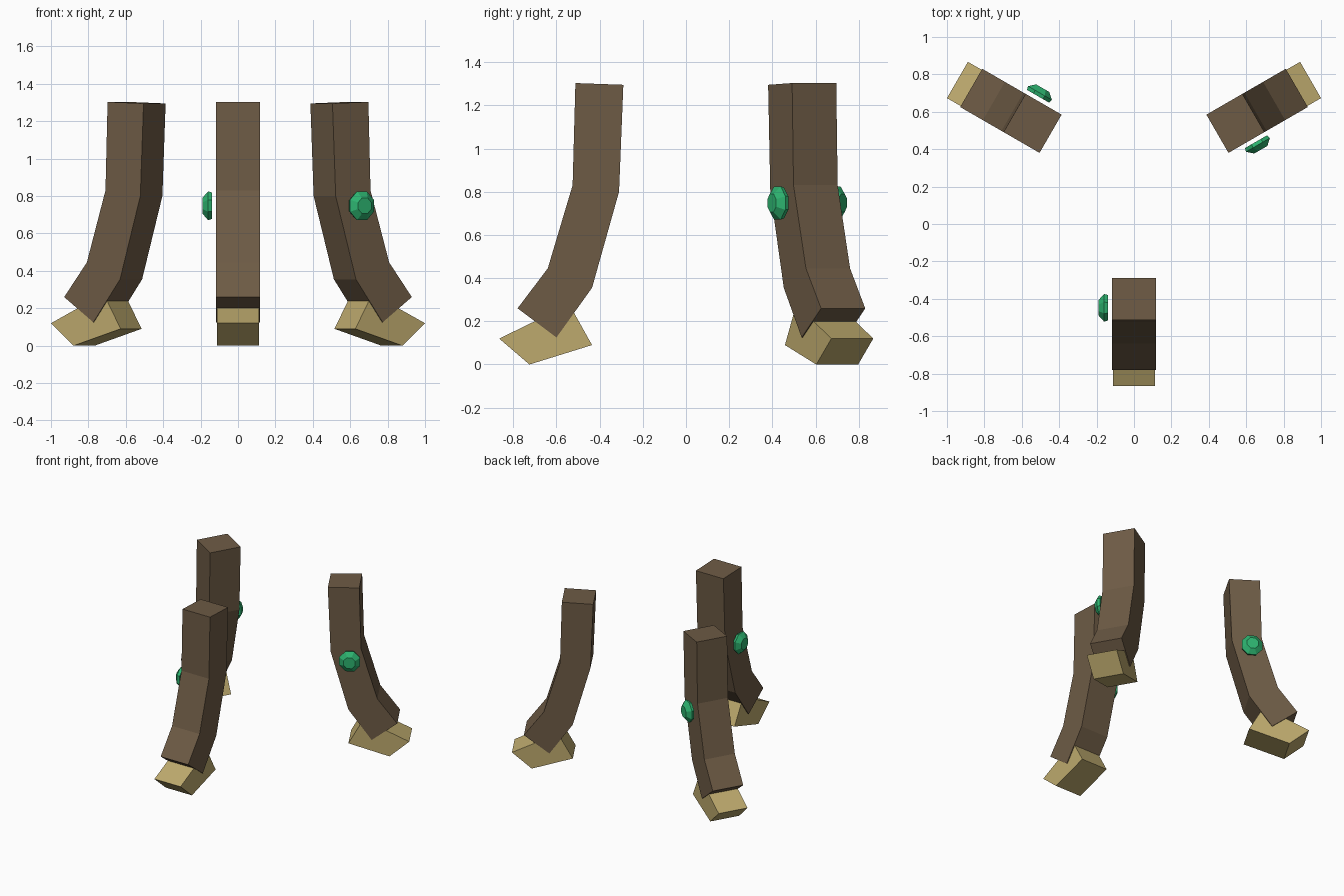
import bpy, bmesh, math
from mathutils import Matrix, Vector

if "Cube" in bpy.data.objects:
    bpy.data.objects.remove(bpy.data.objects["Cube"])

HUB = Vector((0, 0.225, 0))   # point the three legs are arranged around


def material(name, rgb):
    m = bpy.data.materials.new(name)
    m.diffuse_color = (*rgb, 1)
    m.use_nodes = True
    m.node_tree.nodes["Principled BSDF"].inputs["Base Color"].default_value = m.diffuse_color
    return m


BROWN = material("dark wood", (0.155, 0.105, 0.06))
TAN = material("tan hoof", (0.51, 0.40, 0.155))
GREEN = material("green gem", (0.026, 0.45, 0.16))


def loft(name, rings, mat, turn):
    """Skin matching rings of points, cap both ends, turn about the hub."""
    bm = bmesh.new()
    loops = [[bm.verts.new(p) for p in ring] for ring in rings]
    n = len(loops[0])
    for a, b in zip(loops, loops[1:]):
        for i in range(n):
            j = (i + 1) % n
            bm.faces.new((a[i], a[j], b[j], b[i]))
    bm.faces.new(loops[0])
    bm.faces.new(loops[-1])
    bmesh.ops.recalc_face_normals(bm, faces=bm.faces)
    bm.transform(Matrix.Translation(HUB) @ Matrix.Rotation(turn, 4, 'Z')
                 @ Matrix.Translation(-HUB))
    me = bpy.data.meshes.new(name)
    bm.to_mesh(me)
    bm.free()
    me.materials.append(mat)
    bpy.context.collection.objects.link(bpy.data.objects.new(name, me))


# bent leg: (front y, back y) pairs with their heights, bottom to top
HALF = 0.118
LEG = [((-0.78, 0.26), (-0.60, 0.125)), ((-0.64, 0.445), (-0.435, 0.355)),
       ((-0.525, 0.83), (-0.31, 0.80)), ((-0.512, 1.303), (-0.29, 1.295))]
leg_rings = [[(-HALF, *f), (HALF, *f), (HALF, *b), (-HALF, *b)] for f, b in LEG]

# tilted hoof: side outline (y, z)
HOOF = [(-0.865, 0.12), (-0.725, 0.0), (-0.435, 0.09), (-0.54, 0.278)]
hoof_rings = [[(x, y, z) for y, z in HOOF] for x in (-0.112, 0.112)]

# flat-backed eight-sided gem beside the leg: (x, radius)
GEM = [(-0.14, 0.074), (-0.16, 0.080), (-0.19, 0.044)]
gem_rings = []
for x, r in GEM:
    angles = [math.radians(22.5 + 45 * i) for i in range(8)]
    gem_rings.append([(x, -0.448 + r * math.cos(a), 0.748 + 1.04 * r * math.sin(a))
                      for a in angles])

for k, side in enumerate(("front", "back_right", "back_left")):
    turn = math.radians(120 * k)
    loft(side + "_leg", leg_rings, BROWN, turn)
    loft(side + "_hoof", hoof_rings, TAN, turn)
    loft(side + "_gem", gem_rings, GREEN, turn)
